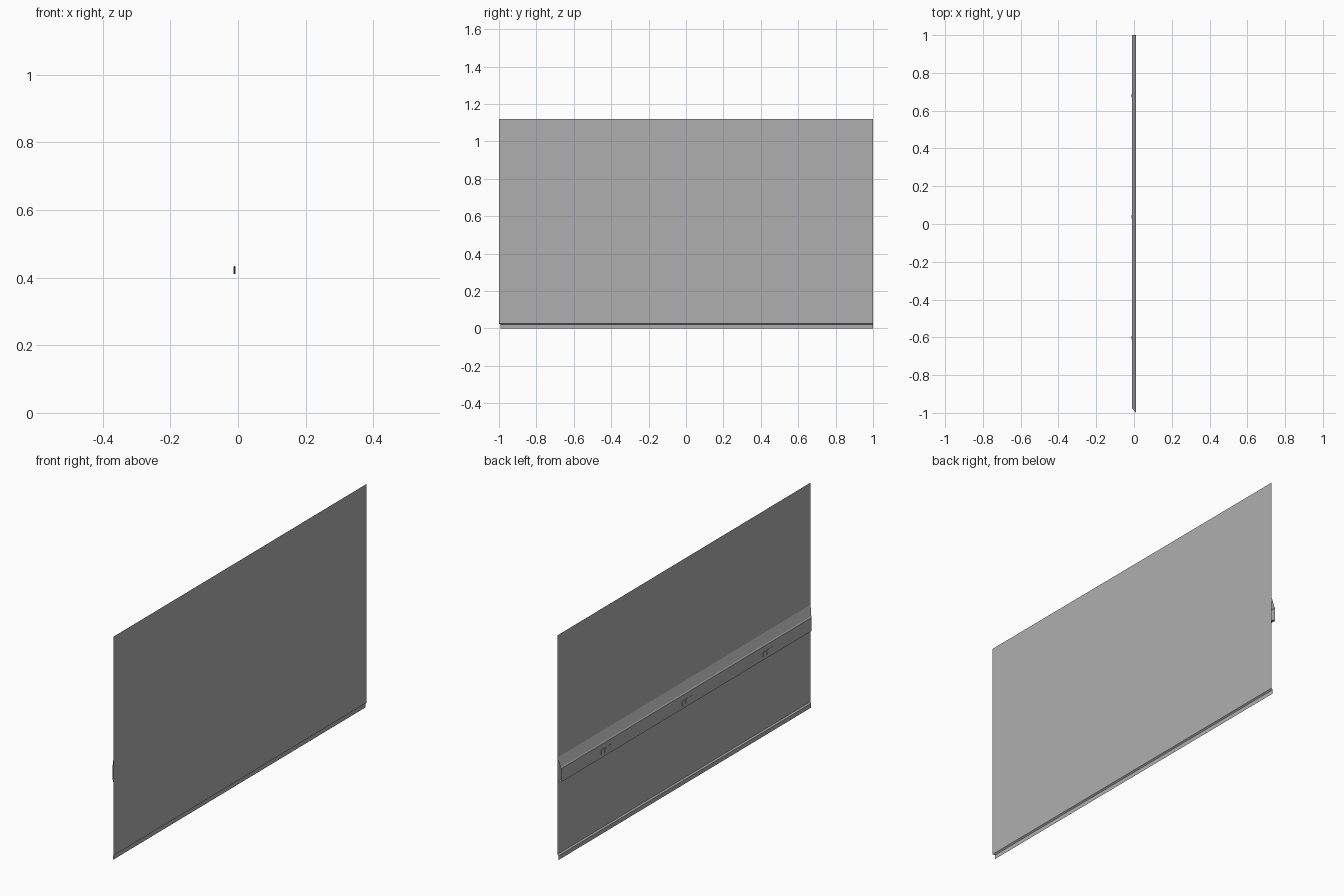
import bpy, bmesh

if "Cube" in bpy.data.objects:
    bpy.data.objects.remove(bpy.data.objects["Cube"])

PANEL_X = 0.0115   # plane of the main sheet
RAIL_X = -0.0105   # outer face of the rail

grey = bpy.data.materials.new("dark_grey")
grey.diffuse_color = (0.43, 0.43, 0.43, 1)
grey.use_nodes = True
grey.node_tree.nodes["Principled BSDF"].inputs["Base Color"].default_value = grey.diffuse_color


def sheet(name, profile):
    """Sweep an open (x, z) profile along y; the -y end is mitred."""
    bm = bmesh.new()
    rows = []
    for x, z in profile:
        start = -1 + (PANEL_X - x) * 1.1
        rows.append((bm.verts.new((x, start, z)), bm.verts.new((x, 1, z))))
    for (a, b), (c, d) in zip(rows, rows[1:]):
        bm.faces.new((a, b, d, c))
    me = bpy.data.meshes.new(name)
    bm.to_mesh(me)
    bm.free()
    me.materials.append(grey)
    ob = bpy.data.objects.new(name, me)
    bpy.context.collection.objects.link(ob)
    return ob


def bump(name, y, length, depth):
    """Low raised pad on the rail's outer face."""
    bpy.ops.mesh.primitive_cube_add(size=1, location=(RAIL_X, y, 0.422))
    ob = bpy.context.object
    ob.name = name
    ob.scale = (depth, length, 0.024)
    bpy.ops.object.transform_apply(location=False, rotation=False, scale=True)
    ob.data.materials.append(grey)
    bev = ob.modifiers.new("soft_edge", 'BEVEL')
    bev.width = depth * 0.3
    bev.segments = 1


# Main sheet with the stepped-in lower lip
sheet("panel", [(PANEL_X, 1.12), (PANEL_X, 0.026), (0.004, 0.021), (0.004, 0.0)])

# Folded rail along the back: sloped flange, short ledge, outer face, return
sheet("rail", [(PANEL_X - 0.0005, 0.51), (-0.006, 0.466), (RAIL_X, 0.46),
               (RAIL_X, 0.393), (PANEL_X - 0.0005, 0.39)])

# Three groups of raised pads on the rail, the last pad of each standing prouder
for g, centre in enumerate((-0.632, 0.008, 0.648)):
    for k, (off, depth) in enumerate(((-0.03, 0.002), (0.0, 0.002), (0.03, 0.005))):
        bump(f"rail_pad_{g}_{k}", centre + off, 0.02, depth)
